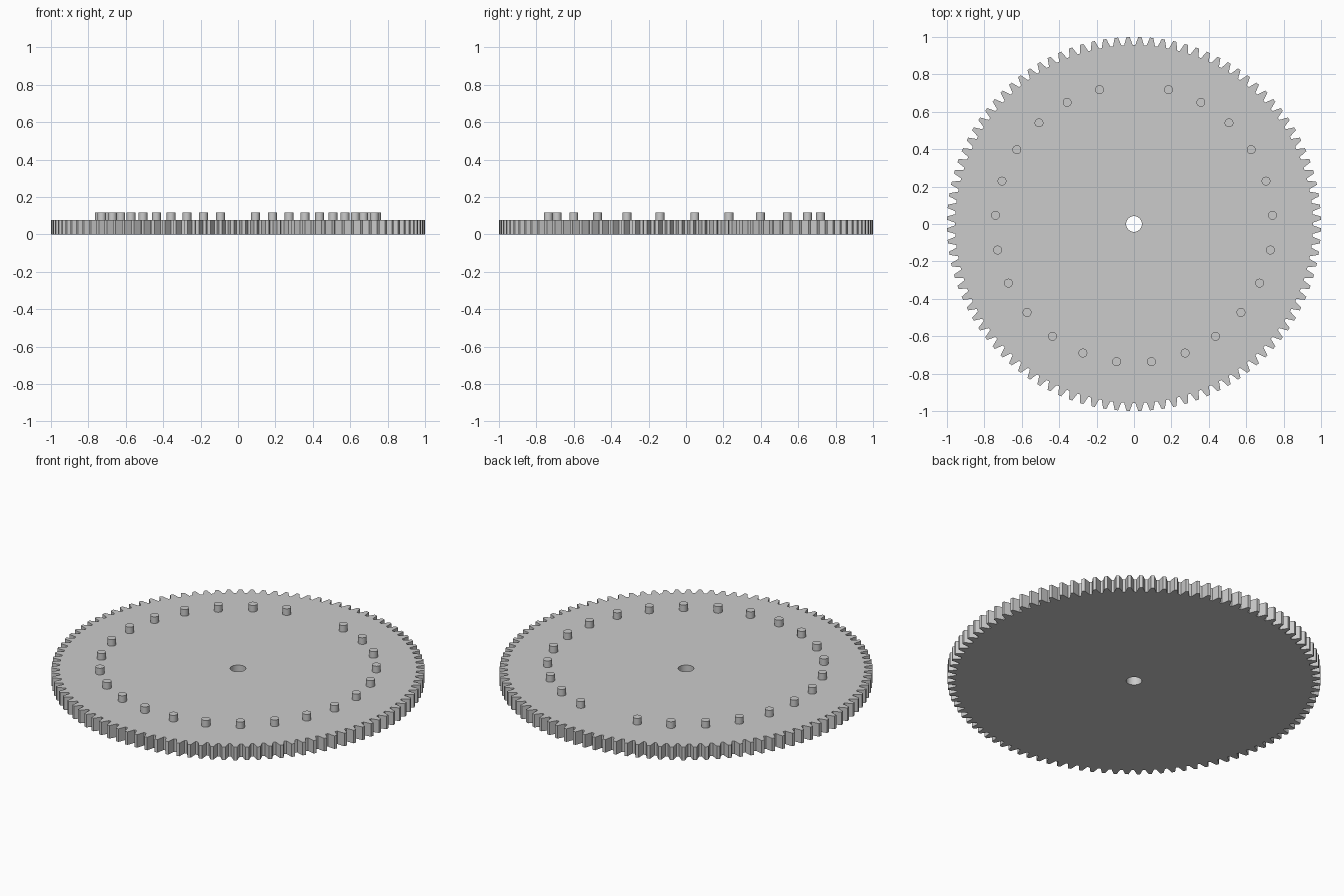
import bpy, bmesh
from math import sin, cos, pi, tau

TEETH = 100
THICK = 0.077
HOLE_R = 0.042
PIN_SLOTS = 25
PIN_RING, PIN_R, PIN_TOP = 0.742, 0.0235, 0.116

cube = bpy.data.objects.get("Cube")
if cube:
    bpy.data.objects.remove(cube, do_unlink=True)

grey = bpy.data.materials.new("light grey")
grey.use_nodes = True
color = (0.6, 0.6, 0.6, 1)
grey.diffuse_color = color
grey.node_tree.nodes["Principled BSDF"].inputs["Base Color"].default_value = color


def finish(obj):
    """Give an object its material and sharp-edged smooth shading."""
    obj.data.materials.clear()
    obj.data.materials.append(grey)
    bpy.ops.object.select_all(action='DESELECT')
    obj.select_set(True)
    bpy.context.view_layer.objects.active = obj
    bpy.ops.object.shade_smooth_by_angle(angle=pi / 6)


def add_loop(curve, points):
    spline = curve.splines.new('POLY')
    spline.points.add(len(points) - 1)
    for p, (x, y) in zip(spline.points, points):
        p.co = (x, y, 0, 1)
    spline.use_cyclic_u = True


# Gear plate: toothed outline with a round bore, extruded
flank = [(0.956, 0.0240), (0.968, 0.0198), (0.98, 0.0155), (0.99, 0.0122), (1.0, 0.0088)]
profile = [(r, -a) for r, a in flank] + [(r, a) for r, a in reversed(flank)]
outline = []
for i in range(TEETH):
    mid = (i + 0.5) * tau / TEETH
    outline += [(r * cos(mid + a), r * sin(mid + a)) for r, a in profile]

curve = bpy.data.curves.new("gear_plate", 'CURVE')
curve.dimensions = '2D'
curve.fill_mode = 'BOTH'
curve.extrude = THICK / 2
add_loop(curve, outline)
add_loop(curve, [(HOLE_R * cos(i * tau / 40), HOLE_R * sin(i * tau / 40)) for i in range(40)])
plate = bpy.data.objects.new("gear_plate", curve)
bpy.context.collection.objects.link(plate)
bpy.ops.object.select_all(action='DESELECT')
plate.select_set(True)
bpy.context.view_layer.objects.active = plate
bpy.ops.object.convert(target='MESH')
plate = bpy.context.view_layer.objects.active
plate.name = "gear_plate"
plate.location.z = THICK / 2
bm = bmesh.new()
bm.from_mesh(plate.data)
bmesh.ops.remove_doubles(bm, verts=bm.verts, dist=1e-5)
bmesh.ops.recalc_face_normals(bm, faces=bm.faces)
bm.to_mesh(plate.data)
bm.free()
finish(plate)

# Ring of pins, with the slot at the back left empty
for i in range(1, PIN_SLOTS):
    angle = pi / 2 + i * tau / PIN_SLOTS
    height = PIN_TOP - THICK + 0.01
    bpy.ops.mesh.primitive_cylinder_add(
        vertices=32, radius=PIN_R, depth=height,
        location=(PIN_RING * cos(angle), PIN_RING * sin(angle), PIN_TOP - height / 2))
    pin = bpy.context.object
    pin.name = f"pin_{i:02d}"
    finish(pin)
